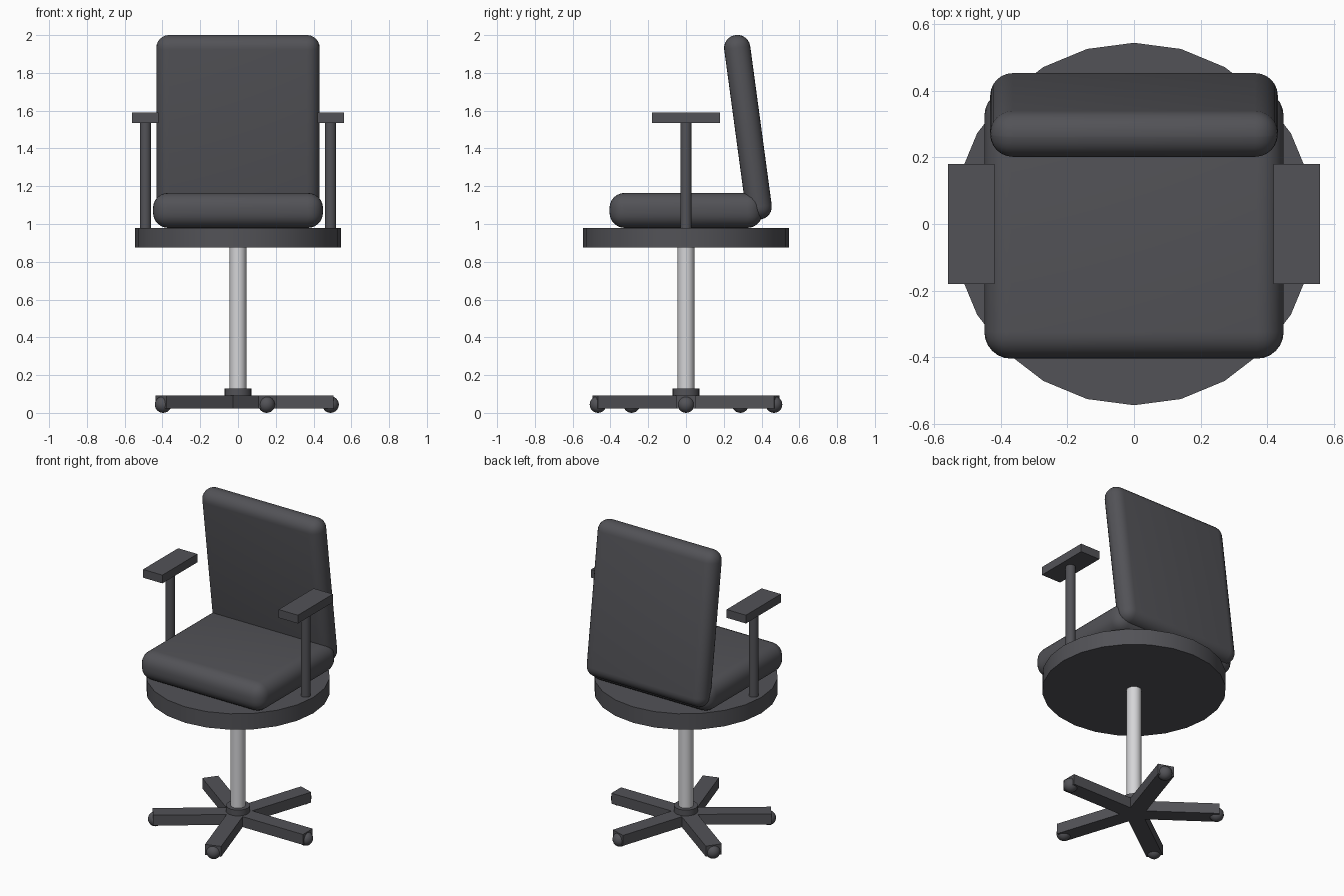
import bpy
from math import radians, cos, sin

cube = bpy.data.objects.get("Cube")
if cube:
    bpy.data.objects.remove(cube, do_unlink=True)


def material(name, color):
    m = bpy.data.materials.new(name)
    m.use_nodes = True
    m.diffuse_color = color
    m.node_tree.nodes["Principled BSDF"].inputs["Base Color"].default_value = color
    return m


dark = material("charcoal", (0.085, 0.085, 0.095, 1))
metal = material("light_metal", (0.66, 0.66, 0.68, 1))


def finish(name, mat, smooth=False):
    ob = bpy.context.object
    ob.name = name
    ob.data.materials.append(mat)
    if smooth:
        bpy.ops.object.shade_smooth_by_angle(angle=radians(35))
    return ob


def box(name, center, size, turn=(0, 0, 0), bevel=0):
    bpy.ops.mesh.primitive_cube_add(size=1, location=center, rotation=turn)
    ob = bpy.context.object
    ob.scale = size
    bpy.ops.object.transform_apply(location=False, rotation=False, scale=True)
    if bevel:
        mod = ob.modifiers.new("round", "BEVEL")
        mod.width = bevel
        mod.segments = 6
        bpy.ops.object.modifier_apply(modifier=mod.name)
    return finish(name, dark, bevel > 0)


def cylinder(name, x, radius, low, high, mat=dark, sides=24):
    bpy.ops.mesh.primitive_cylinder_add(
        vertices=sides, radius=radius, depth=high - low, location=(x, 0, (low + high) / 2))
    return finish(name, mat, True)


# Cushions
box("seat_cushion", (0, 0, 1.072), (0.9, 0.81, 0.185), bevel=0.08)
box("backrest", (0, 0.328, 1.512), (0.865, 0.139, 0.985), (radians(7.7), 0, 0), 0.068)

# Seat plate, column and hub
cylinder("seat_plate", 0, 0.545, 0.876, 0.98)
cylinder("column", 0, 0.044, 0.1, 0.88, metal)
cylinder("hub", 0, 0.071, 0.06, 0.13)

# Armrests
for side, s in (("left", 1), ("right", -1)):
    cylinder(side + "_arm_post", s * 0.49, 0.03, 0.98, 1.54, sides=16)
    box(side + "_arm_pad", (s * 0.49, 0, 1.563), (0.14, 0.362, 0.054))

# Five star legs with ball casters
for i in range(5):
    a = radians(72 * i)
    c, s = cos(a), sin(a)
    box(f"base_leg_{i + 1}", (0.2525 * c, 0.2525 * s, 0.058), (0.505, 0.1, 0.068), (0, 0, a))
    bpy.ops.mesh.primitive_uv_sphere_add(
        segments=20, ring_count=12, radius=0.044, location=(0.49 * c, 0.49 * s, 0.044))
    finish(f"caster_{i + 1}", dark, True)
